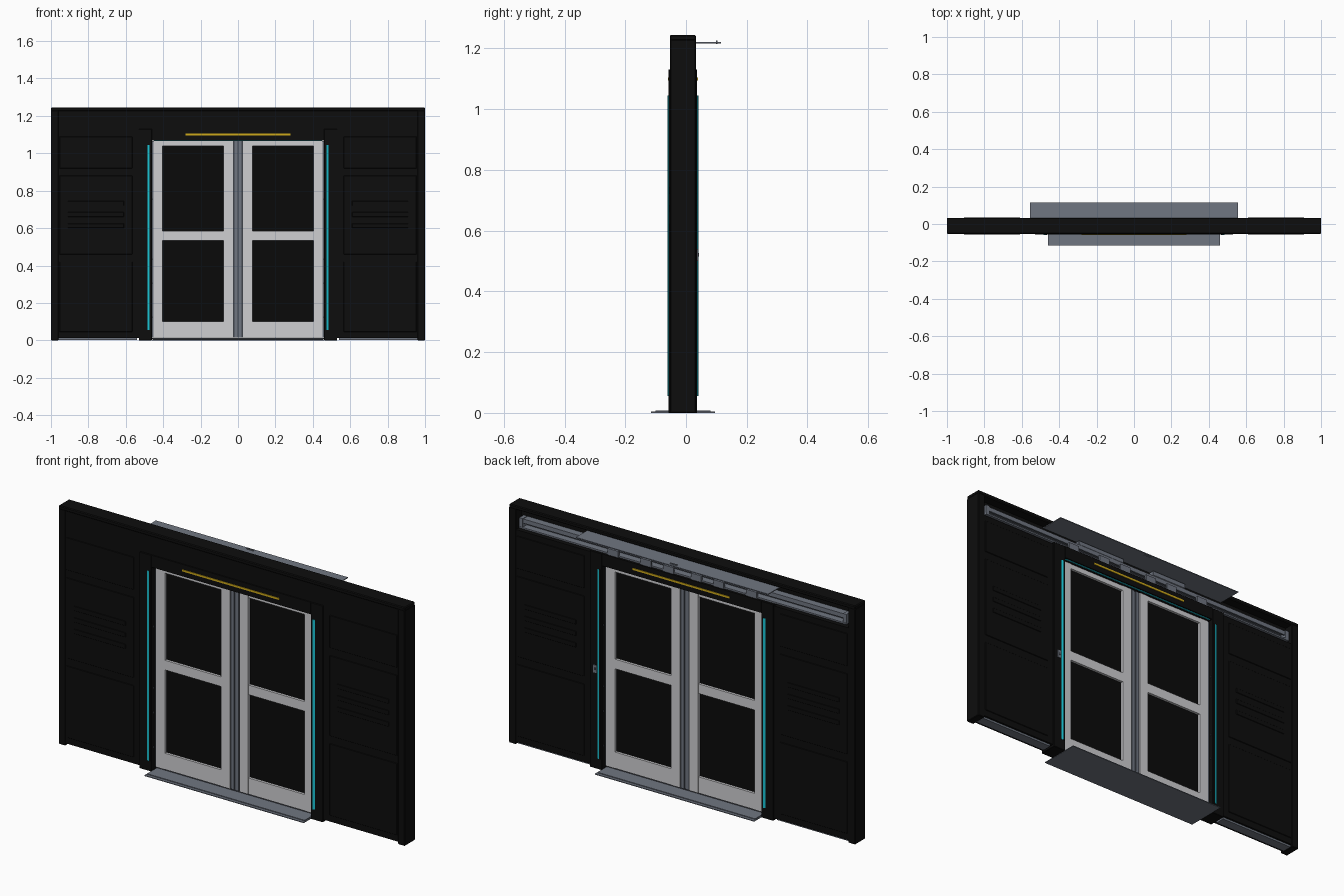
import bpy
import bmesh

if "Cube" in bpy.data.objects:
    bpy.data.objects.remove(bpy.data.objects["Cube"])


def material(name, rgb, rough=0.6):
    m = bpy.data.materials.new(name)
    m.use_nodes = True
    m.diffuse_color = (*rgb, 1)
    node = next(n for n in m.node_tree.nodes if n.type == 'BSDF_PRINCIPLED')
    node.inputs["Base Color"].default_value = (*rgb, 1)
    node.inputs["Roughness"].default_value = rough
    return m


BLACK = material("wall black", (0.004, 0.004, 0.004))
GLASS = material("glass black", (0.003, 0.003, 0.003))
WHITE = material("door white", (0.62, 0.62, 0.64))
STEEL = material("steel grey", (0.16, 0.18, 0.22))
DARK = material("rubber grey", (0.05, 0.056, 0.07))
CYAN = material("cyan light", (0.01, 0.55, 0.66))
YELLOW = material("yellow strip", (0.62, 0.4, 0.01))


def finish(name, bm, mat, bevel=0):
    bmesh.ops.recalc_face_normals(bm, faces=bm.faces)
    me = bpy.data.meshes.new(name)
    bm.to_mesh(me)
    bm.free()
    me.materials.append(mat)
    ob = bpy.data.objects.new(name, me)
    bpy.context.collection.objects.link(ob)
    if bevel:
        mod = ob.modifiers.new("edge", 'BEVEL')
        mod.width = bevel
        mod.segments = 1
    return ob


def boxes(name, mat, ranges, mirror=False, bevel=0):
    """One object from boxes given as (x0, x1, y0, y1, z0, z1)."""
    bm = bmesh.new()
    for r in ranges:
        for s in ((1, -1) if mirror else (1,)):
            geo = bmesh.ops.create_cube(bm, size=1)
            for v in geo["verts"]:
                for i in range(3):
                    a, b = r[2 * i], r[2 * i + 1]
                    v.co[i] = (a + b) / 2 + v.co[i] * (b - a)
                v.co.x *= s
    return finish(name, bm, mat, bevel)


def prism(name, mat, profile, z0, z1):
    """Upright prism from an xy profile, mirrored in x."""
    bm = bmesh.new()
    for s in (1, -1):
        face = bm.faces.new([bm.verts.new((x * s, y, z0)) for x, y in profile])
        up = bmesh.ops.extrude_face_region(bm, geom=[face])
        for v in up["geom"]:
            if isinstance(v, bmesh.types.BMVert):
                v.co.z = z1
    return finish(name, bm, mat)


FRONT, BACK = -0.05, 0.03

# Wall shell: infill, end posts, top cap and the front of the header
boxes("wall_infill", BLACK, [(0.53, 0.96, FRONT, BACK, 0.012, 1.12)], True)
boxes("end_post", BLACK, [(0.96, 1.0, -0.053, 0.033, 0, 1.23)], True, 0.003)
boxes("top_cap", BLACK, [(-1, 1, -0.053, 0.033, 1.225, 1.245)], bevel=0.004)
boxes("header_front", BLACK, [(-0.96, 0.96, FRONT, -0.015, 1.12, 1.225)])
boxes("floor_guide", STEEL, [(0.54, 0.96, -0.03, 0.02, 0.002, 0.012)], True)

# Raised panels and slats on both faces
rows = [(0.045, 0.42), (0.46, 0.88), (0.92, 1.09)]
slats = [0.60, 0.66, 0.72]
for side, face, out in (("front", FRONT, -1), ("back", BACK, 1)):
    def layer(a, b):
        return sorted((face + out * a, face + out * b))
    boxes(side + "_panels", BLACK,
          [(0.565, 0.955, *layer(-0.002, 0.003), a, b) for a, b in rows], True, 0.002)
    boxes(side + "_slats", BLACK,
          [(0.61, 0.91, *layer(0.002, 0.006), z, z + 0.025) for z in slats], True, 0.002)

# Door casing around the opening
boxes("door_casing", BLACK, [(0.46, 0.53, -0.057, 0.037, 0, 1.13)], True, 0.002)
boxes("header_casing", BLACK, [(-0.46, 0.46, -0.057, 0.037, 1.068, 1.13)])
boxes("yellow_strip", YELLOW, [(-0.28, 0.28, -0.060, -0.057, 1.095, 1.105),
                               (-0.28, 0.28, 0.037, 0.040, 1.095, 1.105)])
boxes("header_light", CYAN, [(-0.45, 0.45, -0.05, -0.044, 1.065, 1.068),
                             (-0.45, 0.45, 0.024, 0.030, 1.065, 1.068)])

# Slanted light strips beside the opening, with their trim
for side, face, out in (("front", -0.056, -1), ("back", 0.036, 1)):
    prism(side + "_jamb_trim", BLACK,
          [(0.464, face), (0.466, face + out * 0.004),
           (0.473, face + out * 0.004), (0.473, face)], 0.055, 1.045)
    prism(side + "_light_strip", CYAN,
          [(0.473, face), (0.473, face + out * 0.0045),
           (0.484, face + out * 0.0015), (0.484, face)], 0.055, 1.045)

# Sliding door leaves
D0, D1 = -0.028, 0.012
boxes("door_stiles", WHITE, [(0.403, 0.453, D0, D1, 0.015, 1.065),
                             (0.027, 0.078, D0, D1, 0.015, 1.065)], True)
boxes("door_rails", WHITE, [(0.078, 0.403, D0 + 0.002, D1 - 0.002, a, b)
                            for a, b in ((0.015, 0.10), (0.535, 0.585), (1.04, 1.065))], True)
boxes("door_glass", GLASS, [(0.078, 0.403, -0.013, -0.003, 0.09, 1.045)], True)
boxes("door_edge", STEEL, [(0.453, 0.460, D0 + 0.003, D1 - 0.003, 0.015, 1.065)], True)
boxes("meeting_seal", STEEL, [(0.004, 0.020, D0 + 0.002, D1 - 0.002, 0.015, 1.065)], True)
boxes("seal_gaps", DARK, [(0.020, 0.027, D0 + 0.006, D1 - 0.006, 0.015, 1.065),
                          (0, 0.004, D0 + 0.006, D1 - 0.006, 0.015, 1.065)], True)

# Threshold
boxes("sill_plate", STEEL, [(-0.46, 0.46, -0.115, 0.095, 0, 0.004)])
boxes("sill_step", STEEL, [(-0.455, 0.455, -0.10, 0.08, 0.004, 0.008)])
boxes("sill_track", DARK, [(-0.46, 0.46, -0.02, 0.004, 0.008, 0.013)])

# Drive gear in the recess behind the header
boxes("track_rails", STEEL, [(-0.945, 0.945, -0.015, 0.022, 1.172, 1.182),
                             (-0.945, 0.945, 0.014, 0.022, 1.160, 1.172),
                             (-0.945, 0.945, -0.015, 0.028, 1.132, 1.140)])
boxes("track_back", DARK, [(-0.945, 0.945, -0.015, -0.008, 1.140, 1.172)])
boxes("drive_units", STEEL, [(-0.30, -0.10, -0.008, 0.024, 1.182, 1.21),
                             (0.08, 0.36, -0.008, 0.020, 1.182, 1.208)], bevel=0.003)
boxes("roller_hangers", STEEL, [(x - 0.03, x + 0.03, 0.022, 0.032, 1.131, 1.165)
                                for x in (0.08, 0.21, 0.40)], True)
boxes("track_ends", STEEL, [(0.925, 0.945, -0.01, 0.026, 1.135, 1.185)], True)
boxes("cover_plate", STEEL, [(-0.555, 0.555, -0.015, 0.115, 1.217, 1.221)])
boxes("cover_clip", STEEL, [(-0.02, 0.02, 0.098, 0.104, 1.214, 1.226)])

# Switch on the back casing and fixings inside the jamb
boxes("switch_plate", STEEL, [(0.49, 0.508, 0.037, 0.040, 0.50, 0.54)])
boxes("switch_button", DARK, [(0.495, 0.503, 0.040, 0.042, 0.515, 0.527)])
boxes("jamb_fixings", DARK, [(0.458, 0.460, y, y + 0.005, z, z + 0.008)
                             for y in (-0.045, 0.022) for z in (0.12, 0.3, 0.43, 0.75)], True)
